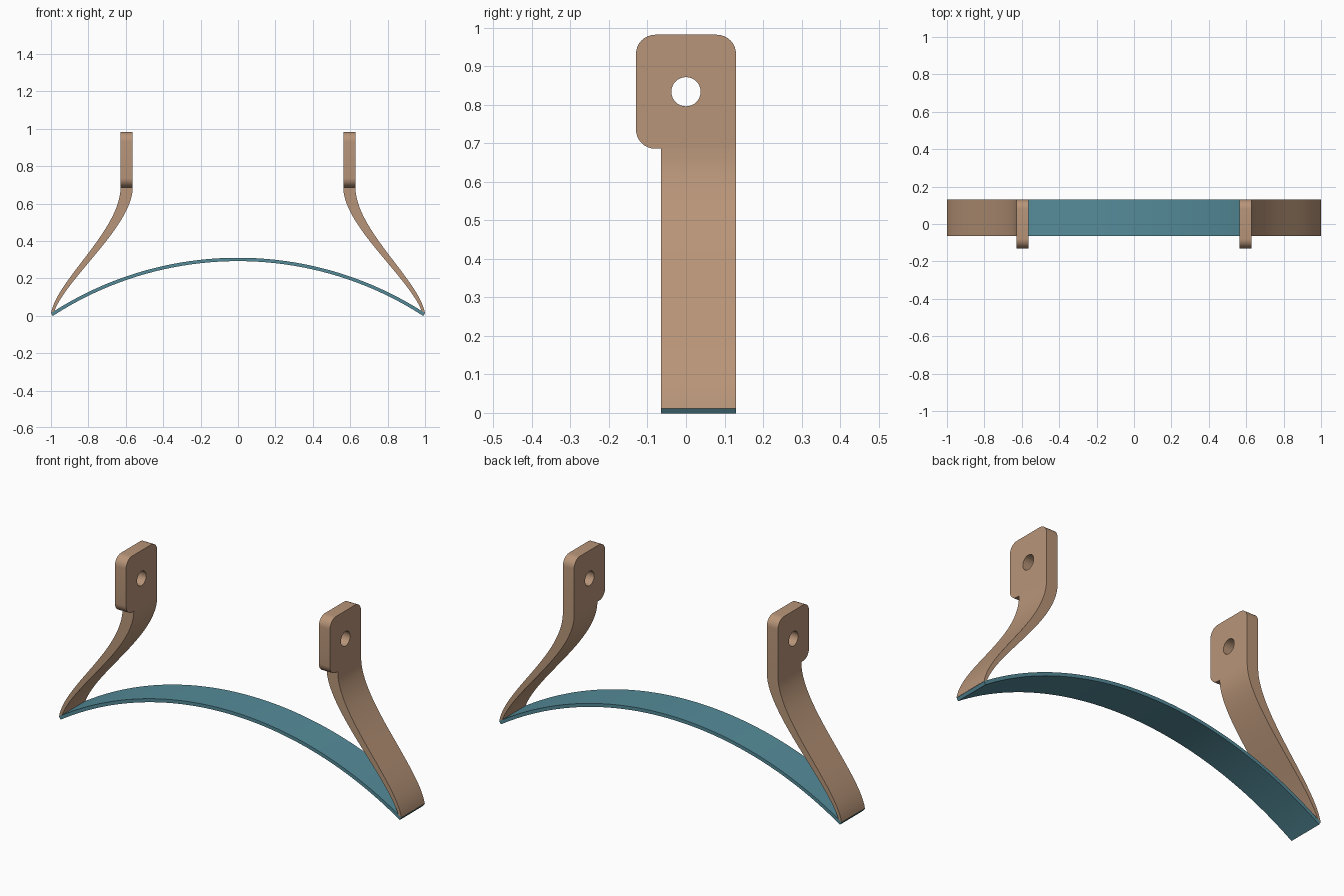
import bpy, bmesh
from math import sin, cos, pi, asin
from mathutils import Vector

if "Cube" in bpy.data.objects:
    bpy.data.objects.remove(bpy.data.objects["Cube"])


def material(name, color):
    m = bpy.data.materials.new(name)
    m.diffuse_color = (*color, 1)
    m.use_nodes = True
    m.node_tree.nodes["Principled BSDF"].inputs["Base Color"].default_value = m.diffuse_color
    return m


def bezier(p0, p1, p2, p3, n=28):
    p0, p1, p2, p3 = map(Vector, (p0, p1, p2, p3))
    out = []
    for i in range(n + 1):
        t = i / n
        u = 1 - t
        out.append(p0 * u**3 + p1 * 3*u*u*t + p2 * 3*u*t*t + p3 * t**3)
    return out


def arc(cx, cy, r, a0, a1, n):
    return [(cx + r * cos(a0 + (a1 - a0) * i / n),
             cy + r * sin(a0 + (a1 - a0) * i / n)) for i in range(n + 1)]


def extrude(name, loops, place, depth, mat, mirror=False):
    """Fill closed outlines (later ones are holes) and extrude by depth."""
    bm = bmesh.new()
    edges = []
    for loop in loops:
        vs = [bm.verts.new(place(*p)) for p in loop]
        edges += [bm.edges.new((vs[i - 1], vs[i])) for i in range(len(vs))]
    bmesh.ops.triangle_fill(bm, edges=edges, use_beauty=True)
    ext = bmesh.ops.extrude_face_region(bm, geom=bm.faces[:], use_keep_orig=True)
    moved = [g for g in ext["geom"] if isinstance(g, bmesh.types.BMVert)]
    bmesh.ops.translate(bm, verts=moved, vec=depth)
    bmesh.ops.recalc_face_normals(bm, faces=bm.faces[:])
    me = bpy.data.meshes.new(name)
    bm.to_mesh(me)
    bm.free()
    ob = bpy.data.objects.new(name, me)
    bpy.context.collection.objects.link(ob)
    me.materials.append(mat)
    bpy.ops.object.select_all(action='DESELECT')
    ob.select_set(True)
    bpy.context.view_layer.objects.active = ob
    bpy.ops.object.shade_smooth_by_angle(angle=0.5)
    if mirror:
        ob.modifiers.new("Mirror", 'MIRROR')
    return ob


brown = material("brown", (0.48, 0.30, 0.19))
teal = material("teal", (0.09, 0.26, 0.32))

Y0, Y1 = -0.065, 0.13          # strap edges
X0, X1 = 0.563, 0.628          # tab faces
Z0, Z1 = 0.686, 0.982          # tab bottom and top


def front(x, z):
    return (x, Y0, z)


def side(y, z):
    return (X0, y, z)


# Arched thin blade
R, T, top = 1.837, 0.018, 0.31
half = asin(1 / R)
cz = top - R
blade = (arc(0, cz, R, pi/2 - half, pi/2 + half, 64)
         + arc(0, cz, R - T, pi/2 + half, pi/2 - half, 64))
extrude("arched_blade", [blade], front, (0, Y1 - Y0, 0), teal)

# S-curved tapering arms
outer = bezier((1.0, 0.012), (0.97, 0.19), (X1, 0.46), (X1, Z0))
inner = bezier((0.984, 0.02), (0.92, 0.20), (X0, 0.48), (X0, Z0))
extrude("curved_arm", [outer + inner[::-1]], front, (0, Y1 - Y0, 0), brown, True)

# Mounting tabs: three rounded corners, square where the arm joins, round hole
r = 0.05
tab = (arc(0.13 - r, Z1 - r, r, 0, pi/2, 8)
       + arc(-0.13 + r, Z1 - r, r, pi/2, pi, 8)
       + arc(-0.13 + r, Z0 + r, r, pi, 1.5*pi, 8)
       + [(Y0, Z0), (0.13, Z0)])
hole = arc(0, 0.834, 0.038, 0, 2*pi, 32)[:-1]
extrude("mounting_tab", [tab, hole], side, (X1 - X0, 0, 0), brown, True)
